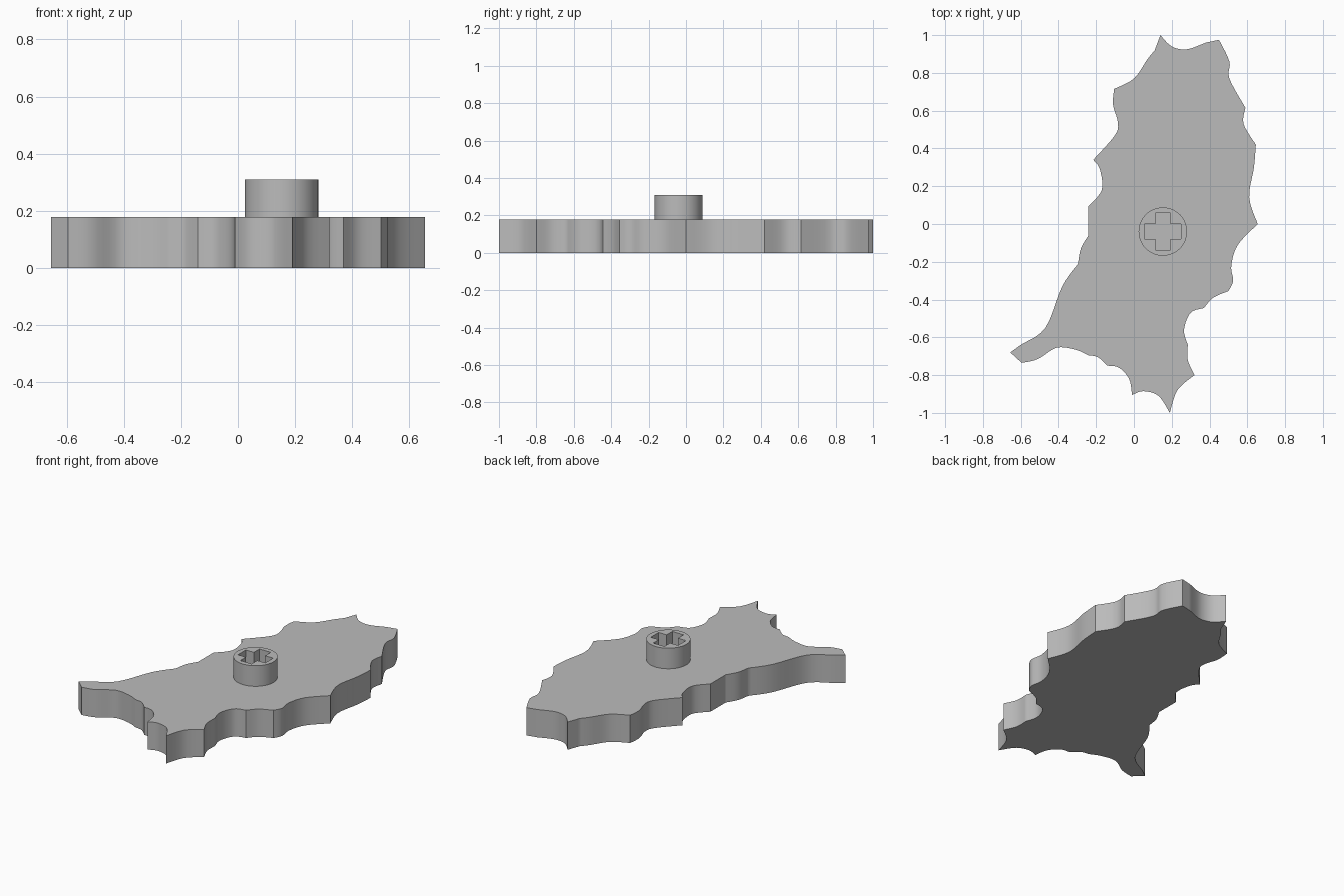
import bpy
import bmesh
import math
from mathutils import Vector

default_cube = bpy.data.objects.get("Cube")
if default_cube:
    bpy.data.objects.remove(default_cube, do_unlink=True)

PLATE_TOP = 0.178
HUB_TOP = 0.31
HUB_CENTRE = Vector((0.153, -0.04))

# One colour for the whole piece
grey = bpy.data.materials.new("plain grey")
grey.use_nodes = True
grey_value = 0.5
colour = (grey_value, grey_value, grey_value, 1)
grey.diffuse_color = colour
grey.node_tree.nodes["Principled BSDF"].inputs["Base Color"].default_value = colour


def smooth_run(points, steps=5):
    """Flowing curve through the points; the last point is left to the next run."""
    padded = [points[0]] + points + [points[-1]]
    result = []
    for a, b, c, d in zip(padded, padded[1:], padded[2:], padded[3:]):
        for step in range(steps):
            t = step / steps
            linear = (c - a) * t
            square = (2 * a - 5 * b + 4 * c - d) * t ** 2
            cubic = (3 * b - a - 3 * c + d) * t ** 3
            result.append(b + (linear + square + cubic) / 2)
    return result


def extruded_part(name, outlines, bottom, top):
    """Solid between two heights; an inner outline becomes a hole."""
    curve = bpy.data.curves.new(name, "CURVE")
    curve.dimensions = "2D"
    curve.fill_mode = "BOTH"
    curve.extrude = (top - bottom) / 2
    for outline in outlines:
        spline = curve.splines.new("POLY")
        spline.points.add(len(outline) - 1)
        for target, point in zip(spline.points, outline):
            target.co = (point.x, point.y, 0, 1)
        spline.use_cyclic_u = True
    part = bpy.data.objects.new(name, curve)
    part.location.z = (top + bottom) / 2
    bpy.context.collection.objects.link(part)
    bpy.ops.object.select_all(action="DESELECT")
    part.select_set(True)
    bpy.context.view_layer.objects.active = part
    bpy.ops.object.convert(target="MESH")
    part = bpy.context.view_layer.objects.active

    # Weld the caps to the walls
    bm = bmesh.new()
    bm.from_mesh(part.data)
    bmesh.ops.remove_doubles(bm, verts=bm.verts, dist=0.0001)
    bmesh.ops.recalc_face_normals(bm, faces=bm.faces)
    bm.to_mesh(part.data)
    bm.free()
    part.data.materials.clear()
    part.data.materials.append(grey)
    bpy.ops.object.shade_smooth_by_angle(angle=math.radians(30))


# Ragged plate edge in hundredths: each run starts at a sharp tip
edge_runs = [
    [(14, 100), (20, 94), (28, 92.5)],
    [(38, 96)],
    [(45, 97.5), (50.5, 86), (50.5, 77)],
    [(59, 61.5), (58, 53)],
    [(64.5, 42), (63.5, 30), (61, 14)],
    [(65.5, 0), (55, -11), (51.5, -22), (52.5, -30)],
    [(50, -35.5), (42, -39)],
    [(37, -44.5), (30, -47), (26.5, -56)],
    [(28.5, -64), (28.5, -72)],
    [(32, -80), (23, -88)],
    [(19, -100), (13, -91), (5, -88.5)],
    [(-1, -90.5), (-2.5, -82), (-8, -76)],
    [(-14, -75), (-19, -70.5)],
    [(-24, -69.5), (-31, -66.5), (-41, -65.5), (-51, -71.5)],
    [(-59.5, -73.5)],
    [(-65.5, -68), (-60, -64), (-47, -55), (-38, -33)],
    [(-29.5, -21), (-28, -13)],
    [(-24, -6)],
    [(-24, 9.5), (-17, 18), (-18, 29)],
    [(-21.5, 34), (-10, 47), (-8.5, 54), (-11, 63)],
    [(-10.5, 71.5), (0, 77), (7, 87)],
    [(11, 92)],
]
runs = [[Vector(point) / 100 for point in run] for run in edge_runs]
plate_outline = []
for run, following in zip(runs, runs[1:] + runs[:1]):
    plate_outline += smooth_run(run + following[:1])

extruded_part("ragged_plate", [plate_outline], 0, PLATE_TOP)

# Round hub with a cross-shaped socket
hub_radius = 0.128
sides = 64
hub_outline = []
for i in range(sides):
    angle = math.tau * i / sides
    hub_outline.append(HUB_CENTRE + hub_radius * Vector((math.cos(angle), math.sin(angle))))

arm_length, arm_half_width = 0.097, 0.04
arm_corners = [(arm_length, -arm_half_width), (arm_length, arm_half_width),
               (arm_half_width, arm_half_width)]
socket_outline = []
for turn in range(4):
    for x, y in arm_corners:
        for _ in range(turn):
            x, y = -y, x
        socket_outline.append(HUB_CENTRE + Vector((x, y)))

extruded_part("socket_hub", [hub_outline, socket_outline], PLATE_TOP, HUB_TOP)
